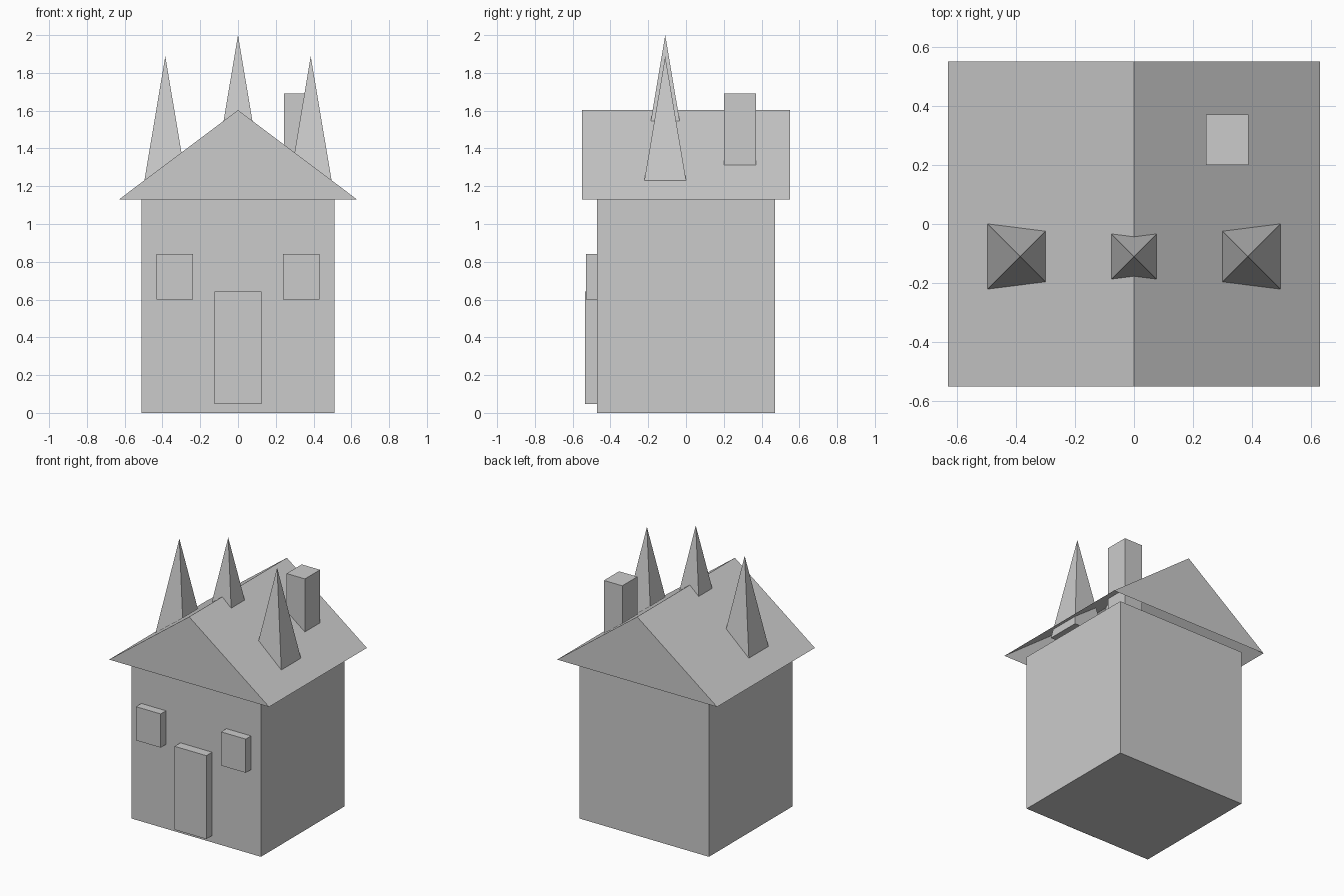
import bpy

if "Cube" in bpy.data.objects:
    bpy.data.objects.remove(bpy.data.objects["Cube"])

grey = bpy.data.materials.new("plain grey")
grey.diffuse_color = (0.6, 0.6, 0.6, 1)
grey.use_nodes = True
grey.node_tree.nodes["Principled BSDF"].inputs["Base Color"].default_value = grey.diffuse_color


def add_mesh(name, verts, faces):
    mesh = bpy.data.meshes.new(name)
    mesh.from_pydata(verts, [], faces)
    mesh.materials.append(grey)
    obj = bpy.data.objects.new(name, mesh)
    bpy.context.collection.objects.link(obj)
    return obj


def box(name, x0, x1, y0, y1, z0, z1):
    verts = [(x, y, z) for z in (z0, z1) for x, y in ((x0, y0), (x1, y0), (x1, y1), (x0, y1))]
    faces = [(3, 2, 1, 0), (4, 5, 6, 7)]
    faces += [(i, (i + 1) % 4, (i + 1) % 4 + 4, i + 4) for i in range(4)]
    return add_mesh(name, verts, faces)


def spire(name, x, y, top, height=0.72, half=0.121):
    z = top - height
    verts = [(x - half, y - half, z), (x + half, y - half, z),
             (x + half, y + half, z), (x - half, y + half, z), (x, y, top)]
    faces = [(3, 2, 1, 0)] + [(i, (i + 1) % 4, 4) for i in range(4)]
    return add_mesh(name, verts, faces)


# House body
box("house_body", -0.51, 0.51, -0.47, 0.47, 0.0, 1.13)

# Gable roof, open underneath
W, D, EAVE, RIDGE = 0.63, 0.55, 1.13, 1.603
add_mesh("roof",
         [(-W, -D, EAVE), (W, -D, EAVE), (0, -D, RIDGE),
          (-W, D, EAVE), (W, D, EAVE), (0, D, RIDGE)],
         [(0, 1, 2), (4, 3, 5), (1, 4, 5, 2), (3, 0, 2, 5)])

# Door and windows
box("door", -0.125, 0.125, -0.535, -0.46, 0.048, 0.642)
for side, x in (("left", -0.335), ("right", 0.335)):
    box(side + "_window", x - 0.097, x + 0.097, -0.53, -0.46, 0.6, 0.84)

# Chimney
box("chimney", 0.243, 0.387, 0.2, 0.37, 1.2, 1.69)

# Spires
spire("middle_spire", 0, -0.11, 2.0)
spire("left_spire", -0.385, -0.11, 1.888)
spire("right_spire", 0.385, -0.11, 1.888)
